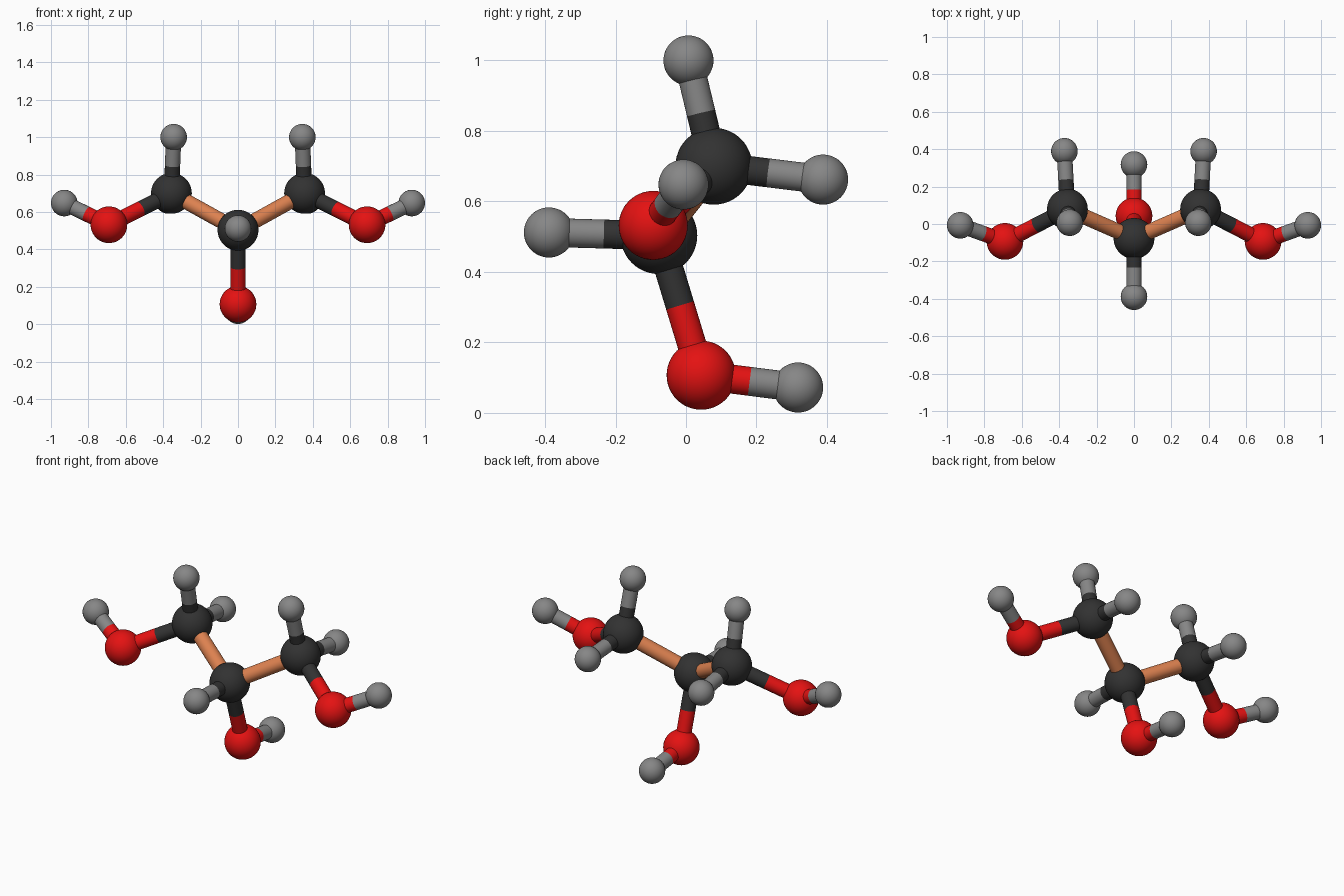
import bpy, bmesh
from mathutils import Vector

if "Cube" in bpy.data.objects:
    bpy.data.objects.remove(bpy.data.objects["Cube"])


def material(name, rgb):
    m = bpy.data.materials.new(name)
    m.diffuse_color = (*rgb, 1)
    m.use_nodes = True
    m.node_tree.nodes["Principled BSDF"].inputs["Base Color"].default_value = m.diffuse_color
    return m


CARBON = material("charcoal", (0.032, 0.032, 0.032))
OXYGEN = material("red", (0.78, 0.006, 0.006))
HYDROGEN = material("grey", (0.24, 0.24, 0.24))
LINK = material("copper orange", (0.72, 0.22, 0.08))
RADIUS = {CARBON: 0.109, OXYGEN: 0.098, HYDROGEN: 0.071}
BOND_RADIUS = 0.041


def finish(name, bm, mats):
    mesh = bpy.data.meshes.new(name)
    bm.to_mesh(mesh)
    bm.free()
    for m in mats:
        mesh.materials.append(m)
    ob = bpy.data.objects.new(name, mesh)
    bpy.context.collection.objects.link(ob)
    return ob


def atom(name, kind, pos):
    bm = bmesh.new()
    bmesh.ops.create_uvsphere(bm, u_segments=48, v_segments=24, radius=RADIUS[kind])
    for f in bm.faces:
        f.smooth = True
    finish(name, bm, [kind]).location = pos


def bond(name, a, b, mat_a, mat_b):
    """Rod from a to b, first half in mat_a and second half in mat_b."""
    a, b = Vector(a), Vector(b)
    bm = bmesh.new()
    bmesh.ops.create_cone(bm, segments=32, radius1=BOND_RADIUS, radius2=BOND_RADIUS,
                          depth=(b - a).length)
    if mat_a != mat_b:
        bmesh.ops.bisect_plane(bm, geom=bm.verts[:] + bm.edges[:] + bm.faces[:],
                               plane_co=(0, 0, 0), plane_no=(0, 0, 1))
    for f in bm.faces:
        f.smooth = True
        f.material_index = int(mat_a != mat_b and f.calc_center_median().z > 0)
    ob = finish(name, bm, [mat_a] if mat_a == mat_b else [mat_a, mat_b])
    ob.location = (a + b) / 2
    ob.rotation_mode = 'QUATERNION'
    ob.rotation_quaternion = (b - a).to_track_quat('Z', 'Y')


# Middle group, on the symmetry plane
c_mid = (0, -0.077, 0.503)
o_mid = (0, 0.043, 0.107)
h_mid = (0, -0.389, 0.512)
h_oxy = (0, 0.318, 0.072)
atom("middle_carbon", CARBON, c_mid)
atom("middle_oxygen", OXYGEN, o_mid)
atom("middle_hydrogen", HYDROGEN, h_mid)
atom("middle_oxygen_hydrogen", HYDROGEN, h_oxy)
bond("middle_carbon_oxygen_bond", c_mid, o_mid, CARBON, OXYGEN)
bond("middle_carbon_hydrogen_bond", c_mid, h_mid, CARBON, HYDROGEN)
bond("middle_oxygen_hydrogen_bond", o_mid, h_oxy, OXYGEN, HYDROGEN)

# End groups, mirrored left and right
for side, s in (("left", -1), ("right", 1)):
    c = (s * 0.356, 0.079, 0.70)
    o = (s * 0.69, -0.093, 0.532)
    h_top = (s * 0.344, 0.007, 1.0)
    h_back = (s * 0.372, 0.389, 0.662)
    h_end = (s * 0.929, -0.007, 0.648)
    atom(side + "_carbon", CARBON, c)
    atom(side + "_oxygen", OXYGEN, o)
    atom(side + "_top_hydrogen", HYDROGEN, h_top)
    atom(side + "_back_hydrogen", HYDROGEN, h_back)
    atom(side + "_end_hydrogen", HYDROGEN, h_end)
    bond(side + "_carbon_link", c_mid, c, LINK, LINK)
    bond(side + "_carbon_oxygen_bond", c, o, CARBON, OXYGEN)
    bond(side + "_top_hydrogen_bond", c, h_top, CARBON, HYDROGEN)
    bond(side + "_back_hydrogen_bond", c, h_back, CARBON, HYDROGEN)
    bond(side + "_end_hydrogen_bond", o, h_end, OXYGEN, HYDROGEN)
